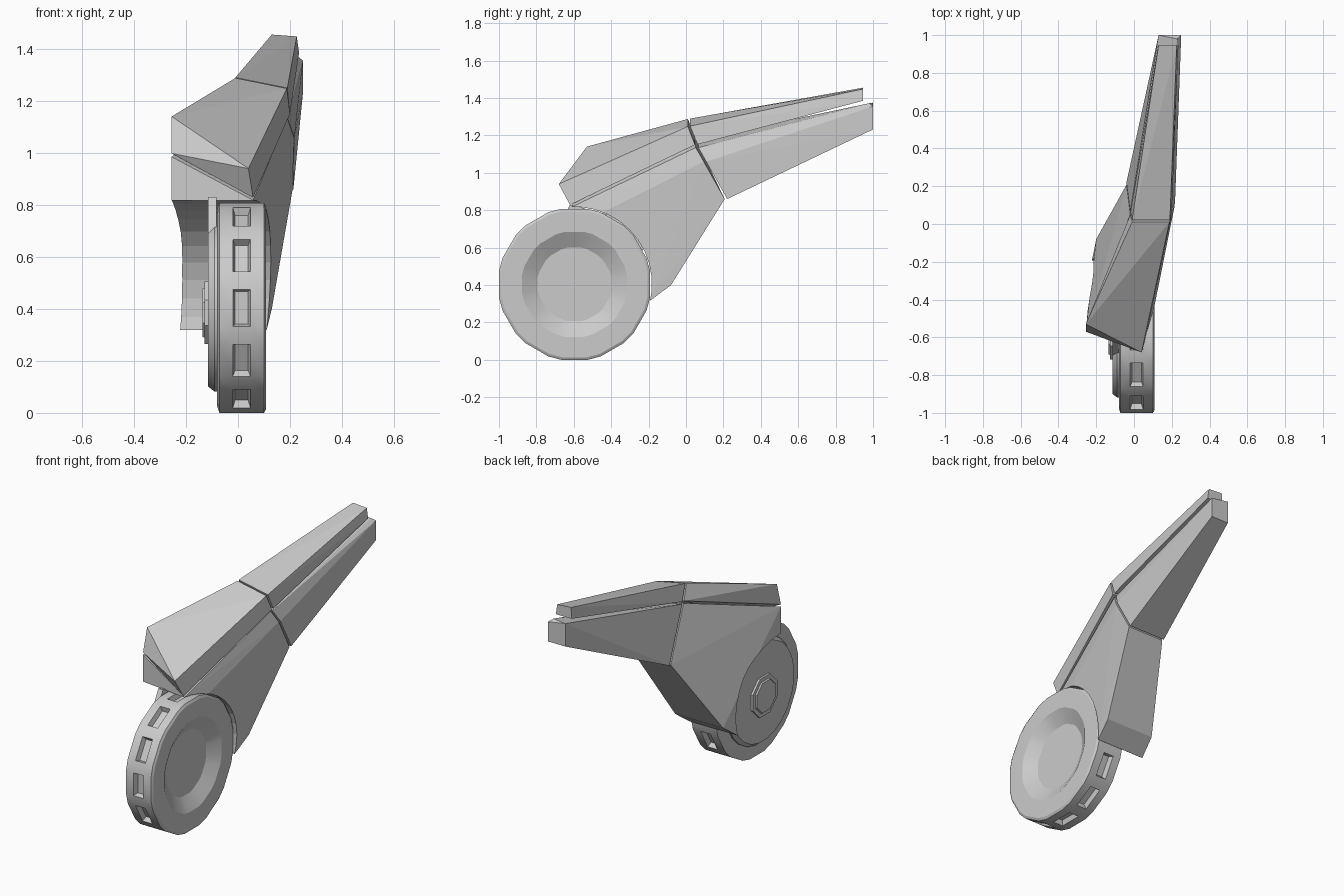
import bpy, bmesh
from math import sin, cos, radians, pi
from mathutils import Vector

if "Cube" in bpy.data.objects:
    bpy.data.objects.remove(bpy.data.objects["Cube"])

WY, WZ = -0.596, 0.404   # wheel axle


def finish(bm, name):
    bmesh.ops.recalc_face_normals(bm, faces=bm.faces)
    me = bpy.data.meshes.new(name)
    bm.to_mesh(me)
    bm.free()
    ob = bpy.data.objects.new(name, me)
    bpy.context.collection.objects.link(ob)
    return ob


def hull(name, pts):
    """Faceted armour block from its corner points."""
    bm = bmesh.new()
    for p in pts:
        bm.verts.new(p)
    r = bmesh.ops.convex_hull(bm, input=bm.verts)
    loose = [v for v in r["geom_interior"] if isinstance(v, bmesh.types.BMVert)]
    bmesh.ops.delete(bm, geom=loose, context='VERTS')
    bmesh.ops.dissolve_limit(bm, angle_limit=0.02, verts=bm.verts, edges=bm.edges)
    return finish(bm, name)


def lathe(name, profile, angles, cy=WY, cz=WZ, pocket_band=None):
    """Spin an (x, r) profile round the axle; optionally sink pockets in one band."""
    bm = bmesh.new()
    rings = [[bm.verts.new((x, cy + r * cos(a), cz + r * sin(a))) for a in angles]
             for x, r in profile]
    n, pockets = len(angles), []
    for k in range(len(rings) - 1):
        for i in range(n):
            j = (i + 1) % n
            f = bm.faces.new((rings[k][i], rings[k][j], rings[k + 1][j], rings[k + 1][i]))
            if k == pocket_band and i % 2 == 0:
                pockets.append(f)
    bm.faces.new(rings[0])
    bm.faces.new(rings[-1])
    bmesh.ops.recalc_face_normals(bm, faces=bm.faces)
    if pockets:
        bmesh.ops.inset_individual(bm, faces=pockets, thickness=0.013, depth=-0.03)
    return finish(bm, name)


def smooth(ob):
    bpy.ops.object.select_all(action='DESELECT')
    ob.select_set(True)
    bpy.context.view_layer.objects.active = ob
    bpy.ops.object.shade_smooth_by_angle(angle=radians(25))


def ring(n, off=0.0):
    return [2 * pi * (i + off) / n for i in range(n)]


# wheel: 12 tread flats with pockets, dished outer face
tread = [radians(30 * i + s) for i in range(12) for s in (-10, 10)]
smooth(lathe("wheel", [(-0.08, 0.2), (-0.08, 0.385), (-0.072, 0.41), (-0.02, 0.41),
                       (0.048, 0.41), (0.1, 0.41), (0.108, 0.396), (0.108, 0.285),
                       (0.06, 0.2)], tread, pocket_band=3))

# inner hub disc and octagonal axle cap
smooth(lathe("hub_disc", [(-0.07, 0.325), (-0.09, 0.325), (-0.115, 0.305)], ring(24, 0.5)))
lathe("axle_cap", [(-0.11, 0.13), (-0.128, 0.13), (-0.128, 0.105), (-0.136, 0.1)],
      ring(8, 0.5), cz=0.385)

# arm joining the hub to the leg
hull("hub_arm", [(x, y, z) for x in (-0.115, -0.083)
                 for y, z in ((-0.8, 0.5), (-0.62, 0.83), (-0.2, 0.72), (-0.3, 0.3))])

# lower leg body, with the wheel well cut from it
leg = hull("leg_body", [
    (-0.255, -0.57, 0.985), (0.058, -0.61, 0.818), (0.075, -0.6, 0.71),
    (-0.255, -0.57, 0.5), (0.06, -0.6, 0.5),
    (-0.02, 0.052, 1.18), (0.19, 0.052, 1.135), (0.215, 0.095, 1.06),
    (0.21, 0.207, 0.86), (-0.04, 0.207, 0.86),
    (-0.2, -0.08, 0.4), (0.13, -0.08, 0.4),
    (-0.222, -0.19, 0.318), (0.11, -0.19, 0.318)])
cutter = lathe("wheel_well_cutter", [(-0.6, 0.414), (0.6, 0.414)], ring(36, 0.5))
cutter.hide_render = True
cutter.hide_viewport = True
mod = leg.modifiers.new("wheel_well", 'BOOLEAN')
mod.operation = 'DIFFERENCE'
mod.solver = 'EXACT'
mod.object = cutter

# armour plate over the leg
hull("leg_plate", [
    (-0.255, -0.53, 1.14), (0.04, -0.68, 0.94), (0.058, -0.62, 0.828), (-0.255, -0.57, 0.998),
    (-0.01, 0.01, 1.288), (0.188, 0.01, 1.248), (0.2, 0.048, 1.15), (-0.02, 0.048, 1.193)])

# rear arm body
hull("arm_body", [
    (-0.02, 0.066, 1.18), (0.19, 0.066, 1.135), (0.217, 0.108, 1.06),
    (0.213, 0.22, 0.86), (-0.04, 0.22, 0.86),
    (0.13, 1.0, 1.375), (0.228, 0.98, 1.372), (0.25, 1.0, 1.355),
    (0.25, 1.0, 1.232), (0.13, 1.0, 1.232)])

# armour plate over the arm
hull("arm_plate", [
    (-0.01, 0.022, 1.29), (0.19, 0.022, 1.25), (0.2, 0.062, 1.152), (-0.018, 0.062, 1.193),
    (0.13, 0.945, 1.455), (0.226, 0.945, 1.448), (0.235, 0.945, 1.385), (0.127, 0.945, 1.385)])
